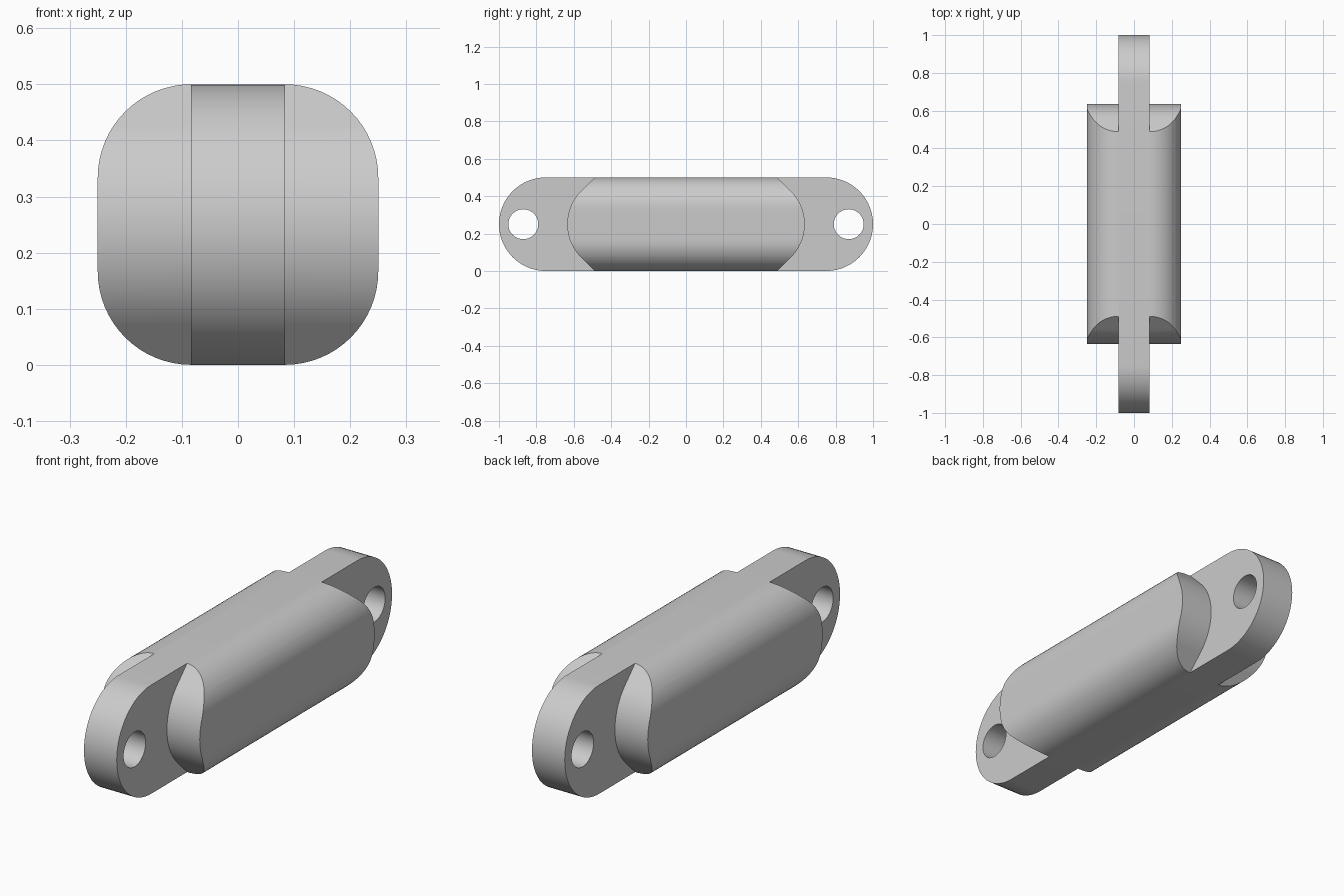
import bpy
import bmesh
from math import sin, cos, pi, sqrt, radians

old = bpy.data.objects.get("Cube")
if old:
    bpy.data.objects.remove(old, do_unlink=True)

HALF = 0.25           # half height and half width of the bar
WEB = HALF / 3        # half thickness of the centre plate, start of the corners
FILLET = HALF - WEB   # corner radius of the bar
SHOULDER = 0.385      # centre of the rounded shoulder along y

grey = bpy.data.materials.new("light grey")
grey.use_nodes = True
grey.diffuse_color = (0.6, 0.6, 0.6, 1)
grey.node_tree.nodes["Principled BSDF"].inputs["Base Color"].default_value = (0.6, 0.6, 0.6, 1)


def add_object(name, bm):
    """Clean the mesh, smooth it between sharp edges and link it."""
    bmesh.ops.remove_doubles(bm, verts=bm.verts, dist=1e-5)
    bmesh.ops.dissolve_degenerate(bm, edges=bm.edges, dist=1e-5)
    bmesh.ops.recalc_face_normals(bm, faces=bm.faces)
    mesh = bpy.data.meshes.new(name)
    bm.to_mesh(mesh)
    bm.free()
    mesh.materials.clear()
    mesh.materials.append(grey)
    mesh.shade_smooth()
    mesh.set_sharp_from_angle(angle=radians(30))
    obj = bpy.data.objects.new(name, mesh)
    bpy.context.scene.collection.objects.link(obj)
    return obj


def arc(cx, cy, r, start, end, n):
    return [(cx + r * cos(start + (end - start) * i / n),
             cy + r * sin(start + (end - start) * i / n)) for i in range(n + 1)]


# Centre plate: long rounded link with a pin hole at each end
curve = bpy.data.curves.new("plate_outline", "CURVE")
curve.dimensions = "2D"
curve.fill_mode = "BOTH"
curve.extrude = WEB
outline = arc(0.75, HALF, HALF, -pi / 2, pi / 2, 32) + arc(-0.75, HALF, HALF, pi / 2, 3 * pi / 2, 32)
holes = [arc(s * 0.87, HALF, 0.08, 0, 2 * pi, 40)[:-1] for s in (-1, 1)]
for points in [outline] + holes:
    spline = curve.splines.new("POLY")
    spline.points.add(len(points) - 1)
    for p, (a, b) in zip(spline.points, points):
        p.co = (a, b, 0, 1)
    spline.use_cyclic_u = True
helper = bpy.data.objects.new("plate_outline", curve)
bm = bmesh.new()
bm.from_mesh(helper.to_mesh())
helper.to_mesh_clear()
bpy.data.objects.remove(helper)
bpy.data.curves.remove(curve)
for v in bm.verts:
    v.co = v.co.zxy
add_object("centre_plate", bm)


# Side cheeks: rounded bar flanks whose ends follow a rounded wedge
def flank_x(h):
    over = max(0, abs(h) - WEB)
    return WEB + sqrt(max(0, FILLET ** 2 - over ** 2))


def end_y(h):
    knee = HALF * sin(pi / 4)
    if abs(h) <= knee:
        return SHOULDER + sqrt(HALF ** 2 - h ** 2)
    return SHOULDER + 2 * knee - abs(h)


corner = [WEB + FILLET * sin(pi / 2 * i / 16) for i in range(17)]
flat = [WEB * i / 5 for i in range(5)]
upper = sorted(flat + corner + [HALF * sin(pi / 4)])
levels = [-h for h in reversed(upper[1:])] + upper

bm = bmesh.new()
rows = []
for h in levels:
    x, y, z = flank_x(h), end_y(h), h + HALF
    rows.append([bm.verts.new(c) for c in ((WEB, -y, z), (x, -y, z), (x, y, z), (WEB, y, z))])
for low, high in zip(rows, rows[1:]):
    for i in range(3):
        bm.faces.new((low[i], low[i + 1], high[i + 1], high[i]))
cheeks = add_object("side_cheeks", bm)
mirror = cheeks.modifiers.new("mirror", "MIRROR")
mirror.use_axis[0] = True
mirror.use_mirror_merge = False
